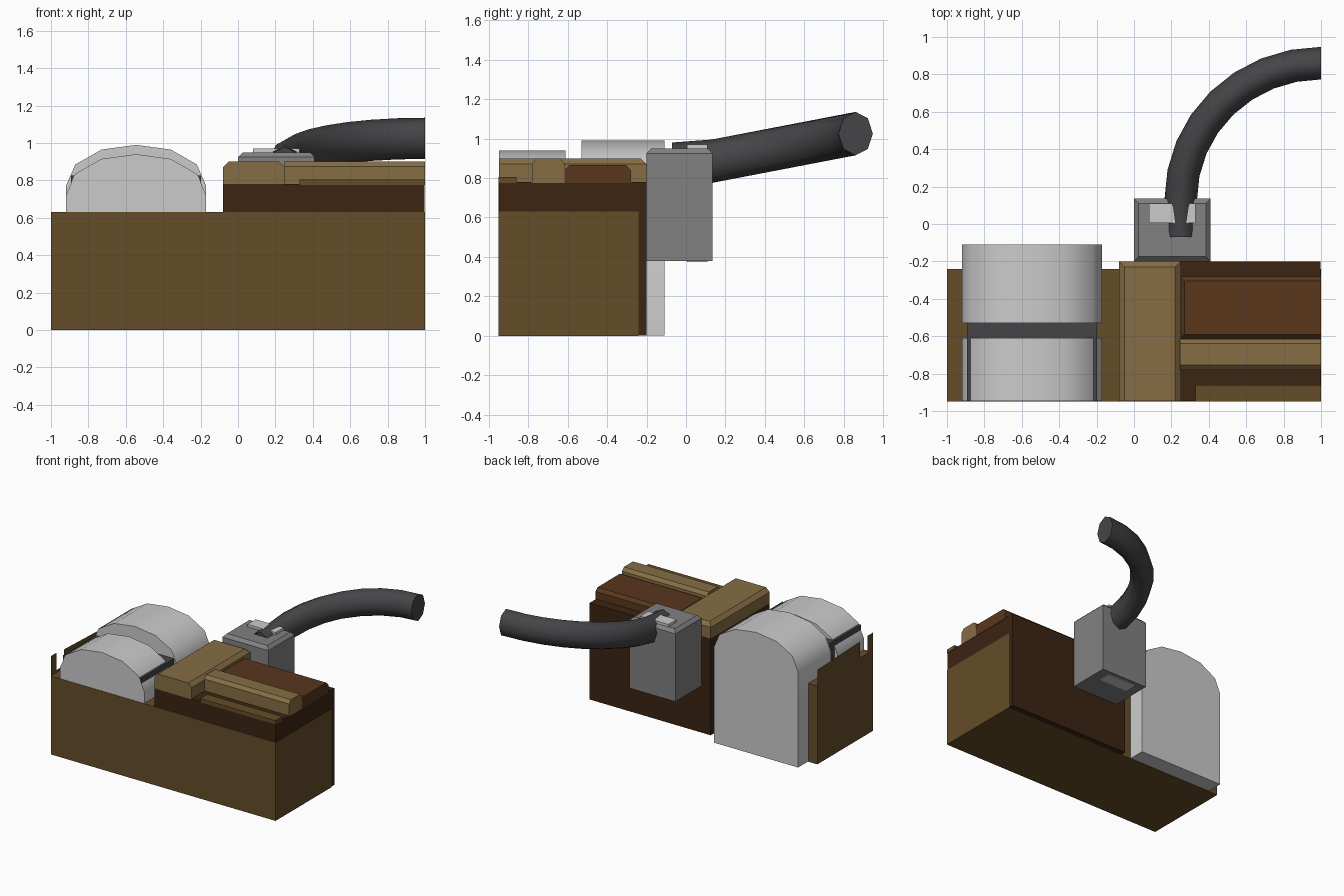
import bpy, bmesh, math
from mathutils import Vector

if "Cube" in bpy.data.objects:
    bpy.data.objects.remove(bpy.data.objects["Cube"])

def material(name, col):
    m = bpy.data.materials.new(name)
    m.diffuse_color = (*col, 1)
    m.use_nodes = True
    m.node_tree.nodes["Principled BSDF"].inputs["Base Color"].default_value = m.diffuse_color
    return m

BROWN = material("brown", (0.13, 0.075, 0.022))
DARK = material("dark_brown", (0.045, 0.018, 0.006))
RUST = material("red_brown", (0.10, 0.038, 0.012))
TAN = material("tan", (0.24, 0.155, 0.06))
CHARCOAL = material("charcoal", (0.06, 0.06, 0.065))
GREY = material("mid_grey", (0.22, 0.22, 0.22))

def finish(name, bm, mat=None, smooth=None):
    bmesh.ops.recalc_face_normals(bm, faces=bm.faces)
    me = bpy.data.meshes.new(name)
    bm.to_mesh(me)
    bm.free()
    ob = bpy.data.objects.new(name, me)
    bpy.context.collection.objects.link(ob)
    if mat:
        me.materials.append(mat)
    if smooth:
        bpy.context.view_layer.objects.active = ob
        ob.select_set(True)
        bpy.ops.object.shade_smooth_by_angle(angle=math.radians(smooth))
        ob.select_set(False)
    return ob

def box(name, lo, hi, mat=None, chamfer=0, keep=None):
    """Box between two corners; chamfers the top edges except those where keep(mid) is true."""
    bm = bmesh.new()
    bmesh.ops.create_cube(bm, size=1)
    for v in bm.verts:
        v.co = Vector([lo[i] + (v.co[i] + 0.5) * (hi[i] - lo[i]) for i in range(3)])
    if chamfer:
        edges = []
        for e in bm.edges:
            mid = (e.verts[0].co + e.verts[1].co) / 2
            if abs(mid.z - hi[2]) < 1e-5 and not (keep and keep(mid)):
                edges.append(e)
        bmesh.ops.bevel(bm, geom=edges, offset=chamfer, segments=1, affect='EDGES')
    return finish(name, bm, mat)

def extrude_y(name, profile, y0, y1, mat=None, smooth=None):
    bm = bmesh.new()
    f = bm.faces.new([bm.verts.new((x, y0, z)) for x, z in profile])
    r = bmesh.ops.extrude_face_region(bm, geom=[f])
    for v in r['geom']:
        if isinstance(v, bmesh.types.BMVert):
            v.co.y = y1
    return finish(name, bm, mat, smooth)

# Crate body and raised dark section
box("crate", (-1, -0.95, 0), (1, -0.24, 0.63), BROWN)
box("dark_section", (-0.08, -0.947, 0.003), (0.997, -0.2, 0.78), DARK)

# Thin left wall with a notch in its top edge
bm = bmesh.new()
wall = [(-0.95, 0), (-0.24, 0), (-0.24, 0.76), (-0.78, 0.78),
        (-0.78, 0.65), (-0.88, 0.65), (-0.88, 0.79), (-0.95, 0.79)]
bm.faces.new([bm.verts.new((-1, y, z)) for y, z in wall])
finish("left_wall", bm, BROWN)

# Planks and slabs on the dark section
at_front = lambda m: m.y < -0.94
at_right = lambda m: m.x > 0.99
at_both_ends = lambda m: m.x > 0.99 or m.x < 0.26
box("cross_plank", (-0.08, -0.947, 0.775), (0.25, -0.2, 0.9), TAN, 0.03, at_front)
box("long_plank", (0.245, -0.78, 0.775), (1, -0.615, 0.9), TAN, 0.025, at_both_ends)
box("red_slab", (0.245, -0.615, 0.775), (1, -0.28, 0.865), RUST, 0.025, at_right)
box("front_strip", (0.33, -0.95, 0.775), (1, -0.86, 0.805), BROWN)

# Two arched drums with a dark block between them
half = [(0.375, 0.77), (0.325, 0.885), (0.185, 0.965)]
def arch(drop):
    right = [(0.375, 0.003 + drop)] + half
    pts = right + [(0, 0.99)] + [(-x, z) for x, z in reversed(right)]
    return [(x - 0.545, z - drop) for x, z in pts]
extrude_y("back_drum", arch(0), -0.53, -0.11, None, 45)
extrude_y("front_drum", arch(0.05), -0.947, -0.61, None, 45)
box("drum_block", (-0.893, -0.945, 0.005), (-0.197, -0.53, 0.825), CHARCOAL)

# Motor box on the back, with a pale plate through it
box("motor_box", (0, -0.2, 0.38), (0.41, 0.135, 0.95), GREY, 0.025)
box("motor_plate", (0.08, 0.005, 0.375), (0.33, 0.11, 0.97))

# Oval eight-sided hose, climbing as it bends to the right
path = [((0.25, -0.07, 0.87), math.pi / 2)]
for i in range(9):
    t = math.pi / 2 * i / 8
    y = 0.13 + 0.73 * math.sin(t)
    path.append(((1 - 0.75 * math.cos(t), y, 0.885 + 0.192 * (y - 0.13)), math.pi / 2 - t))
bm = bmesh.new()
rings = []
for (x, y, z), heading in path:
    ring = []
    for k in range(8):
        a = math.tau * k / 8
        w = 0.087 * math.cos(a)
        ring.append(bm.verts.new((x - w * math.sin(heading), y + w * math.cos(heading),
                                  z + 0.11 * math.sin(a))))
    rings.append(ring)
for r0, r1 in zip(rings, rings[1:]):
    for k in range(8):
        bm.faces.new((r0[k], r0[(k + 1) % 8], r1[(k + 1) % 8], r1[k]))
bm.faces.new(rings[0])
bm.faces.new(rings[-1])
finish("hose", bm, CHARCOAL, 60)
